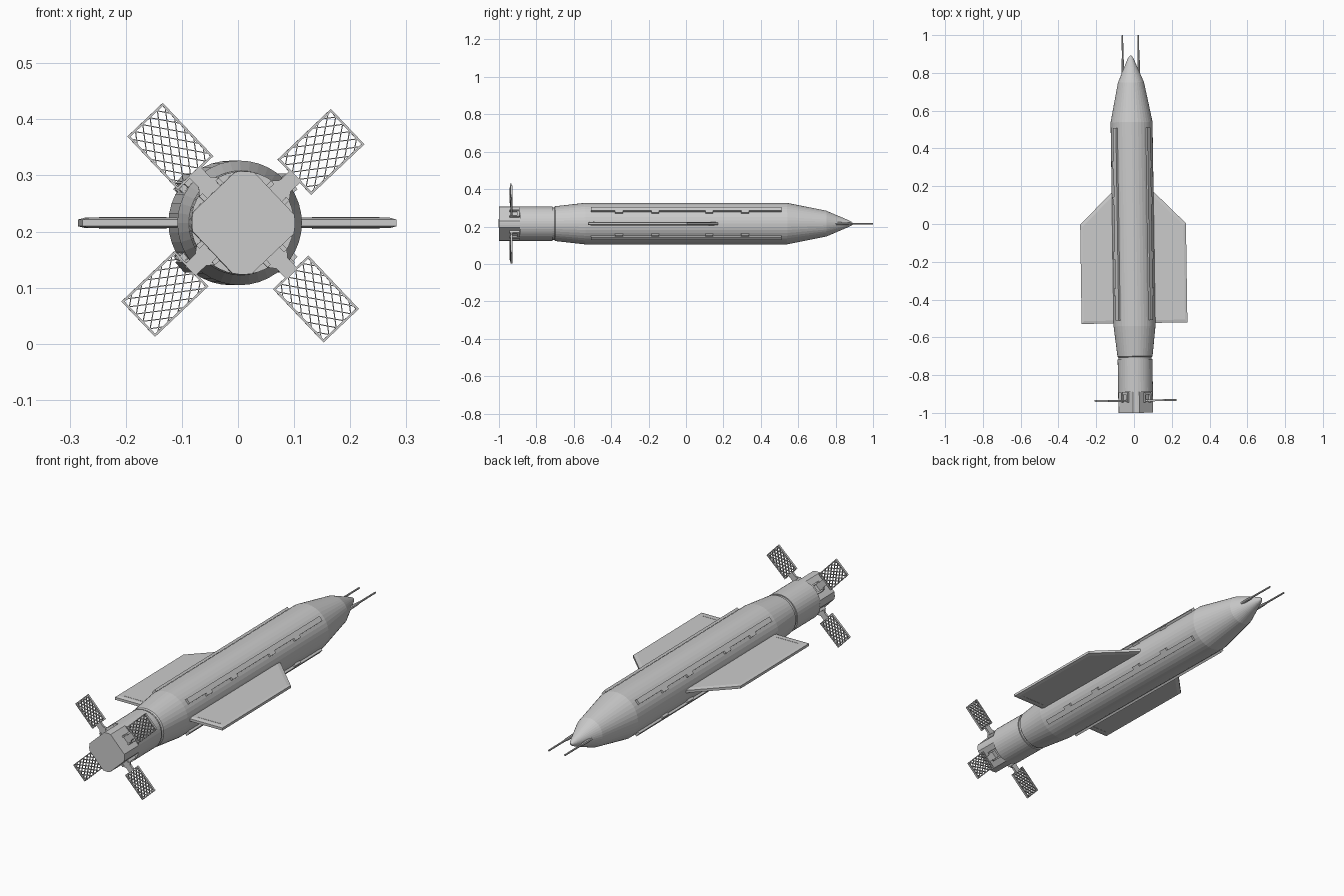
import bpy, bmesh, math
from math import sin, cos, radians, sqrt
from mathutils import Matrix, Vector

if "Cube" in bpy.data.objects:
    bpy.data.objects.remove(bpy.data.objects["Cube"])

# whole model is modelled round the y axis, then lifted and slightly yawed
PLACE = Matrix.Translation((-0.005, 0, 0.2155)) @ Matrix.Rotation(0.0147, 4, 'Z')


def finish(bm, name):
    bmesh.ops.recalc_face_normals(bm, faces=bm.faces)
    bm.transform(PLACE)
    me = bpy.data.meshes.new(name)
    bm.to_mesh(me)
    bm.free()
    ob = bpy.data.objects.new(name, me)
    bpy.context.collection.objects.link(ob)
    return ob


def loft(bm, rings):
    """Skin a list of equal-length point rings and cap both ends."""
    vs = [[bm.verts.new(p) for p in r] for r in rings]
    n = len(vs[0])
    for a, b in zip(vs, vs[1:]):
        for i in range(n):
            bm.faces.new((a[i], a[(i + 1) % n], b[(i + 1) % n], b[i]))
    bm.faces.new(vs[0])
    bm.faces.new(vs[-1])


def circle(y, r, n=40, x=0):
    return [(x + r * cos(2 * math.pi * i / n), y, r * sin(2 * math.pi * i / n)) for i in range(n)]


def box(bm, lo, hi, mat):
    lo, hi = Vector(lo), Vector(hi)
    m = mat @ Matrix.Translation((lo + hi) / 2) @ Matrix.Diagonal((*(hi - lo), 1))
    bmesh.ops.create_cube(bm, size=1, matrix=m)


def radial(deg):
    """Local x points outward at this angle, local z is tangential, y stays the long axis."""
    return Matrix.Rotation(-radians(deg), 4, 'Y')


# main body with rear taper and pointed nose
bm = bmesh.new()
loft(bm, [circle(y, r) for y, r in [
    (-0.705, 0.088), (-0.7, 0.093), (-0.54, 0.111), (0.54, 0.111), (0.75, 0.069),
    (0.87, 0.018), (0.885, 0.01), (0.892, 0.003)]])
finish(bm, "body")

# tail cylinder with a groove where it meets the body
bm = bmesh.new()
loft(bm, [circle(y, r) for y, r in [(-0.89, 0.092), (-0.715, 0.092), (-0.715, 0.087), (-0.7, 0.087)]])
finish(bm, "tail_section")

# tail cap with four diagonal flats
FLAT, R = 0.076, 0.092
half = math.degrees(math.acos(FLAT / R))
cap = []
for k in range(4):
    mid = 43.5 + 90 * k
    start, end = mid + half, mid + 90 - half
    for j in range(4):
        a = radians(start + (end - start) * j / 3)
        cap.append((R * cos(a), R * sin(a)))
bm = bmesh.new()
loft(bm, [[(x, y, z) for x, z in cap] for y in (-1.0, -0.885)])
finish(bm, "tail_cap")

# nose probes
for s, side in ((-1, "left"), (1, "right")):
    bm = bmesh.new()
    loft(bm, [circle(y, r, 8, s * 0.042) for y, r in
              [(0.78, 0.008), (0.86, 0.007), (0.88, 0.0045), (1.0, 0.004)]])
    finish(bm, "nose_probe_" + side)

# wings: flat plates with thinned front and outer edges
OUTER = [(0.09, 0.19), (0.28, 0.0), (0.28, -0.525), (0.09, -0.525)]
INNER = [(0.09, 0.165), (0.267, -0.01), (0.267, -0.51), (0.09, -0.51)]
for s, side in ((-1, "left"), (1, "right")):
    bm = bmesh.new()
    loft(bm, [[(s * x, y, z) for x, y in pts] for pts, z in
              [(INNER, -0.0095), (OUTER, -0.006), (OUTER, 0.006), (INNER, 0.0095)]])
    finish(bm, "wing_" + side)
    bm = bmesh.new()
    mat = Matrix.Diagonal((s, 1, 1, 1))
    box(bm, (0.13, -0.5, -0.0105), (0.25, -0.492, 0.0105), mat)
    finish(bm, "wing_rear_strip_" + side)

# long rails with clips on the wing side
for k, ang in enumerate((41, 139, 221, 319)):
    bm = bmesh.new()
    m = radial(ang)
    t = -1 if k % 2 == 0 else 1
    box(bm, (0.095, -0.51, -0.012), (0.121, 0.51, 0.012), m)
    for y in (-0.36, -0.166, 0.123, 0.315):
        za, zb = sorted((t * 0.01, t * 0.024))
        box(bm, (0.1, y - 0.021, za), (0.119, y + 0.021, zb), m)
    finish(bm, f"side_rail_{k + 1}")

# lattice fins
L0, L1, W, FY = 0.1225, 0.2535, 0.0435, -0.935


def lattice_bars(bm, m, slope_deg, step):
    """Thin crossing bars clipped to the fin rectangle."""
    cx, hx, hz = (L0 + L1) / 2, (L1 - L0) / 2 - 0.002, W - 0.002
    d = (cos(radians(slope_deg)), sin(radians(slope_deg)))
    nrm = (-d[1], d[0])
    for i in range(-8, 9):
        o = (nrm[0] * step * i, nrm[1] * step * i)
        lo, hi = -1.0, 1.0
        for c, h in ((0, hx), (1, hz)):
            a, b = sorted(((-h - o[c]) / d[c], (h - o[c]) / d[c]))
            lo, hi = max(lo, a), min(hi, b)
        if hi - lo < 0.004:
            continue
        mm = m @ Matrix.Translation((cx + o[0], FY, o[1])) @ radial(slope_deg)
        box(bm, (lo, -0.0035, -0.0009), (hi, 0.0035, 0.0009), mm)


SHIFT = (-0.004, 0.0, -0.004, 0.001)
for k in range(4):
    m = radial(43.5 + 90 * k) @ Matrix.Translation((0, 0, SHIFT[k]))
    # frame and lattice
    bm = bmesh.new()
    for s in (-1, 1):
        za, zb = sorted((s * W, s * (W - 0.004)))
        box(bm, (L0, FY - 0.005, za), (L1, FY + 0.005, zb), m)
    for x in (L0, L1 - 0.004):
        box(bm, (x, FY - 0.005, -W), (x + 0.004, FY + 0.005, W), m)
    lattice_bars(bm, m, 36, 0.0145)
    lattice_bars(bm, m, -36, 0.0145)
    finish(bm, f"lattice_fin_{k + 1}")
    # stem that widens towards the cap
    bm = bmesh.new()
    prof = [(0.07, -0.022), (0.09, -0.022), (0.1, -0.014), (L0 + 0.002, -0.014),
            (L0 + 0.002, 0.014), (0.1, 0.014), (0.09, 0.022), (0.07, 0.022)]
    loft(bm, [[m @ Vector((x, y, z)) for x, z in prof] for y in (FY - 0.005, FY + 0.005)])
    finish(bm, f"fin_stem_{k + 1}")
    # hinge lugs on the cap flat
    bm = bmesh.new()
    for z in (-0.024, 0.016):
        box(bm, (0.07, -0.945, z), (0.088, -0.892, z + 0.008), m)
    box(bm, (0.07, -0.905, -0.02), (0.085, -0.892, 0.02), m)
    finish(bm, f"fin_hinge_{k + 1}")
